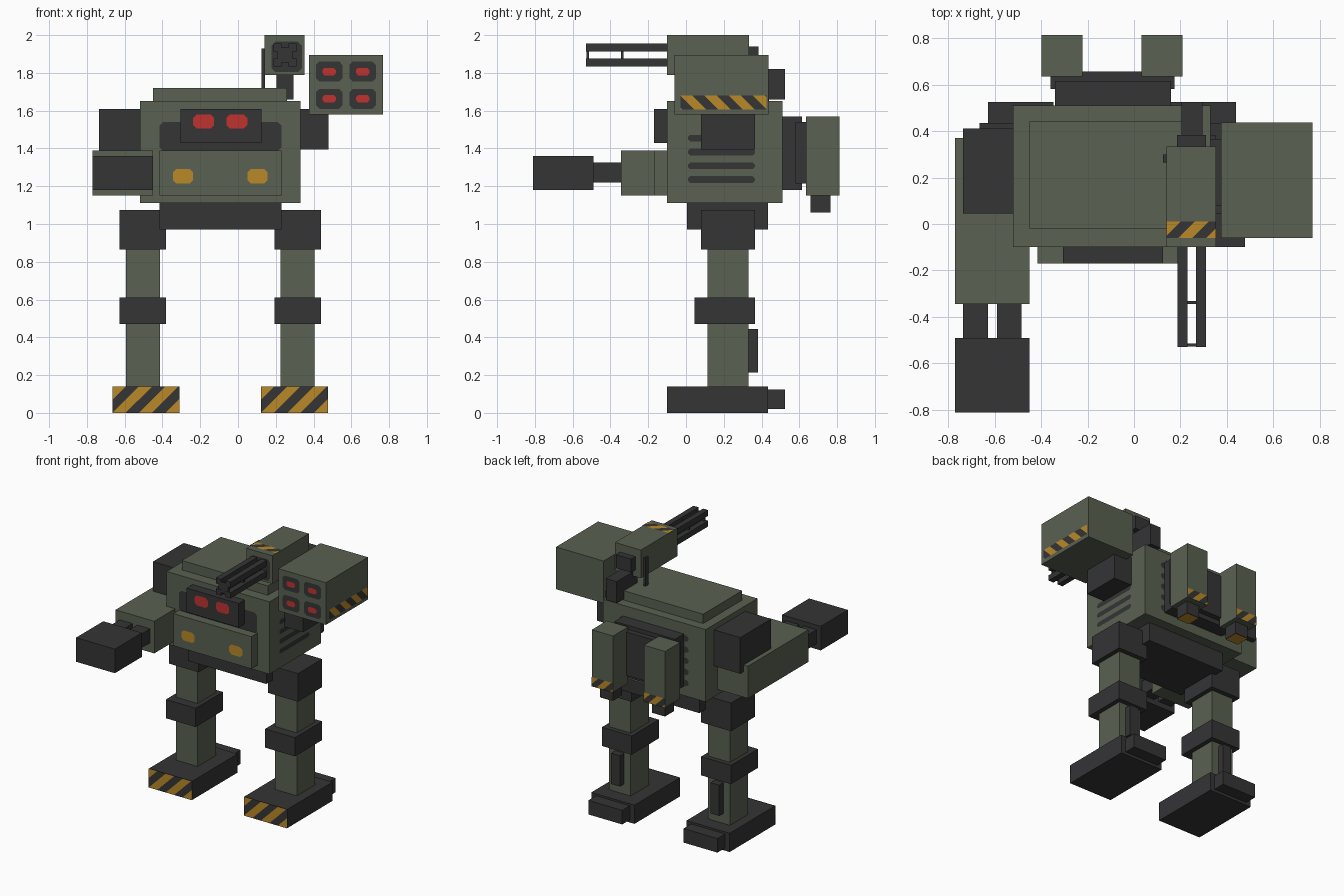
import bpy, bmesh, math
from mathutils import Vector

if "Cube" in bpy.data.objects:
    bpy.data.objects.remove(bpy.data.objects["Cube"], do_unlink=True)


def material(name, rgb):
    m = bpy.data.materials.new(name)
    m.use_nodes = True
    m.diffuse_color = (*rgb, 1)
    m.node_tree.nodes["Principled BSDF"].inputs["Base Color"].default_value = (*rgb, 1)
    return m


GREEN = material("olive_green", (0.10, 0.12, 0.083))
DARK = material("charcoal", (0.035, 0.035, 0.037))
AMBER = material("amber", (0.49, 0.25, 0.022))
RED = material("signal_red", (0.52, 0.033, 0.028))

# Face frames: horizontal and vertical directions, whose cross product points outward
X, Y, Z = Vector((1, 0, 0)), Vector((0, 1, 0)), Vector((0, 0, 1))
FRONT, BACK, RIGHT, LEFT = (X, Z), (-X, Z), (Y, Z), (-Y, Z)
TOP, BOTTOM = (X, Y), (X, -Y)
MID = -0.094  # centre line of the body


def finish(name, bm, *mats):
    me = bpy.data.meshes.new(name)
    bm.to_mesh(me)
    bm.free()
    for m in mats:
        me.materials.append(m)
    ob = bpy.data.objects.new(name, me)
    bpy.context.collection.objects.link(ob)
    return ob


def box(name, mat, x, y, z):
    bm = bmesh.new()
    bmesh.ops.create_cube(bm, size=1)
    for v in bm.verts:
        v.co = [(a + b) / 2 + c * (b - a) for c, (a, b) in zip(v.co, (x, y, z))]
    return finish(name, bm, mat)


def plate(name, mat, frame, depth, u, v, cut=0.0, lift=0.004):
    """Thin painted plate with clipped corners, lying on a face."""
    fu, fv = frame
    n = fu.cross(fv)
    pts = [(u[0] + cut, v[0]), (u[1] - cut, v[0]), (u[1], v[0] + cut), (u[1], v[1] - cut),
           (u[1] - cut, v[1]), (u[0] + cut, v[1]), (u[0], v[1] - cut), (u[0], v[0] + cut)]
    if not cut:
        pts = pts[::2]
        pts = [(u[0], v[0]), (u[1], v[0]), (u[1], v[1]), (u[0], v[1])]
    bm = bmesh.new()
    bm.faces.new([bm.verts.new(fu * a + fv * b + n * (depth + lift)) for a, b in pts])
    return finish(name, bm, mat)


def hazard(name, frame, depth, u, v, band=0.07, slant=1):
    """Diagonal warning stripes: a sheet cut along slanted lines."""
    fu, fv = frame
    n = fu.cross(fv)
    bm = bmesh.new()
    corners = [(u[0], v[0]), (u[1], v[0]), (u[1], v[1]), (u[0], v[1])]
    bm.faces.new([bm.verts.new(fu * a + fv * b + n * (depth + 0.004)) for a, b in corners])
    across = fu - fv * slant
    start = fu * u[0] + fv * v[1]
    reach = int((u[1] - u[0] + v[1] - v[0]) / band) + 2
    for k in range(-reach, reach + 1):
        bmesh.ops.bisect_plane(bm, geom=bm.verts[:] + bm.edges[:] + bm.faces[:],
                               plane_co=start + fu * band * k, plane_no=across)
    for f in bm.faces:
        d = (f.calc_center_median() - start).dot(across)
        f.material_index = math.floor(d / band) % 2
    return finish(name, bm, AMBER, DARK)


# Torso
box("torso", GREEN, (-0.52, 0.33), (-0.10, 0.51), (1.11, 1.65))
box("roof_plate", GREEN, (-0.45, 0.26), (-0.02, 0.44), (1.65, 1.72))
box("waist", DARK, (-0.415, 0.23), (0.005, 0.435), (0.97, 1.11))
box("chest_plate", GREEN, (-0.415, 0.23), (-0.17, -0.10), (1.15, 1.39))
box("visor", DARK, (-0.305, 0.125), (-0.17, -0.10), (1.43, 1.61))
plate("visor_surround", DARK, FRONT, 0.10, (-0.415, 0.23), (1.385, 1.54), 0.02)
for s in (-1, 1):
    e, l = MID + s * 0.088, MID + s * 0.197
    plate("eye", RED, FRONT, 0.17, (e - 0.055, e + 0.055), (1.505, 1.58), 0.018)
    plate("chest_lamp", AMBER, FRONT, 0.17, (l - 0.054, l + 0.054), (1.215, 1.29), 0.018)

# Cooling slots on the sides and back
for i in range(4):
    z = 1.235 + i * 0.073
    plate("side_slot", DARK, RIGHT, 0.33, (0.01, 0.365), (z - 0.018, z + 0.018), 0.012)
    plate("side_slot", DARK, LEFT, 0.52, (-0.365, -0.01), (z - 0.018, z + 0.018), 0.012)
for i in range(5):
    z = 1.21 + i * 0.083
    plate("back_slot", DARK, BACK, 0.51, (-MID - 0.285, -MID + 0.285), (z - 0.022, z + 0.022), 0.012)

# Legs
for s, side in ((-1, "right"), (1, "left")):
    c, f = MID + s * 0.41, MID + s * 0.393
    box(side + "_hip", DARK, (c - 0.123, c + 0.123), (0.08, 0.365), (0.865, 1.075))
    box(side + "_leg", GREEN, (c - 0.09, c + 0.09), (0.115, 0.33), (0.14, 0.87))
    box(side + "_knee", DARK, (c - 0.123, c + 0.123), (0.045, 0.365), (0.47, 0.61))
    box(side + "_calf_piston", DARK, (c - 0.036, c + 0.036), (0.33, 0.38), (0.215, 0.445))
    box(side + "_foot", DARK, (f - 0.178, f + 0.178), (-0.10, 0.435), (0, 0.14))
    box(side + "_heel", DARK, (f - 0.14, f + 0.14), (0.435, 0.525), (0.02, 0.125))
    hazard(side + "_toe_stripes", FRONT, 0.10, (f - 0.178, f + 0.178), (0, 0.14))

# Cannon arm
box("right_shoulder", DARK, (-0.735, -0.52), (0.045, 0.41), (1.34, 1.61))
box("right_arm", GREEN, (-0.77, -0.45), (-0.345, 0.37), (1.15, 1.39))
for x in (-0.682, -0.537):
    box("wrist_rod", DARK, (x - 0.053, x + 0.053), (-0.49, -0.345), (1.22, 1.325))
box("fist", DARK, (-0.77, -0.45), (-0.81, -0.49), (1.18, 1.36))

# Launcher pod
box("left_shoulder", DARK, (0.33, 0.48), (0.08, 0.365), (1.395, 1.61))
box("launcher_pod", GREEN, (0.375, 0.768), (-0.06, 0.437), (1.58, 1.895))
for x in (0.483, 0.66):
    for z in (1.807, 1.663):
        plate("tube_mouth", DARK, FRONT, 0.06, (x - 0.07, x + 0.07), (z - 0.053, z + 0.053), 0.018)
        plate("warhead", RED, FRONT, 0.06, (x - 0.036, x + 0.036), (z - 0.02, z + 0.02), 0.012, 0.008)
hazard("pod_outer_stripes", RIGHT, 0.768, (-0.03, 0.425), (1.605, 1.68), 0.064, -1)
hazard("pod_inner_stripes", LEFT, -0.375, (-0.425, 0.03), (1.605, 1.68), 0.064, -1)

# Gun turret
box("turret", GREEN, (0.14, 0.353), (-0.10, 0.333), (1.79, 2.0))
box("turret_post", DARK, (0.205, 0.295), (0.28, 0.525), (1.66, 1.82))
box("turret_rear_cap", DARK, (0.185, 0.31), (0.333, 0.383), (1.84, 1.94))
box("antenna", DARK, (0.125, 0.142), (0.265, 0.30), (1.715, 1.93))
plate("gun_mount", DARK, FRONT, 0.10, (0.178, 0.338), (1.805, 1.965), 0.02)
hazard("turret_stripes", TOP, 2.0, (0.14, 0.353), (-0.06, 0.01), 0.06)
for x in (0.209, 0.288):
    for z in (1.855, 1.935):
        box("gun_barrel", DARK, (x - 0.021, x + 0.021), (-0.53, -0.10), (z - 0.021, z + 0.021))
for y in (-0.527, -0.345):
    box("barrel_brace", DARK, (0.209, 0.288), (y, y + 0.014), (1.855, 1.935))

# Backpack with thrusters
box("backpack", DARK, (-0.34, 0.16), (0.51, 0.615), (1.18, 1.57))
box("backpack_panel", DARK, (-0.36, 0.175), (0.58, 0.655), (1.215, 1.54))
for s in (-1, 1):
    c = MID + s * 0.215
    box("thruster", GREEN, (c - 0.088, c + 0.088), (0.635, 0.813), (1.15, 1.57))
    box("nozzle", DARK, (c - 0.053, c + 0.053), (0.66, 0.765), (1.06, 1.15))
    plate("nozzle_glow", AMBER, BOTTOM, -1.06, (c - 0.053, c + 0.053), (-0.765, -0.66))
    hazard("thruster_stripes", BACK, 0.813, (-c - 0.088, -c + 0.088), (1.15, 1.22), 0.055)
